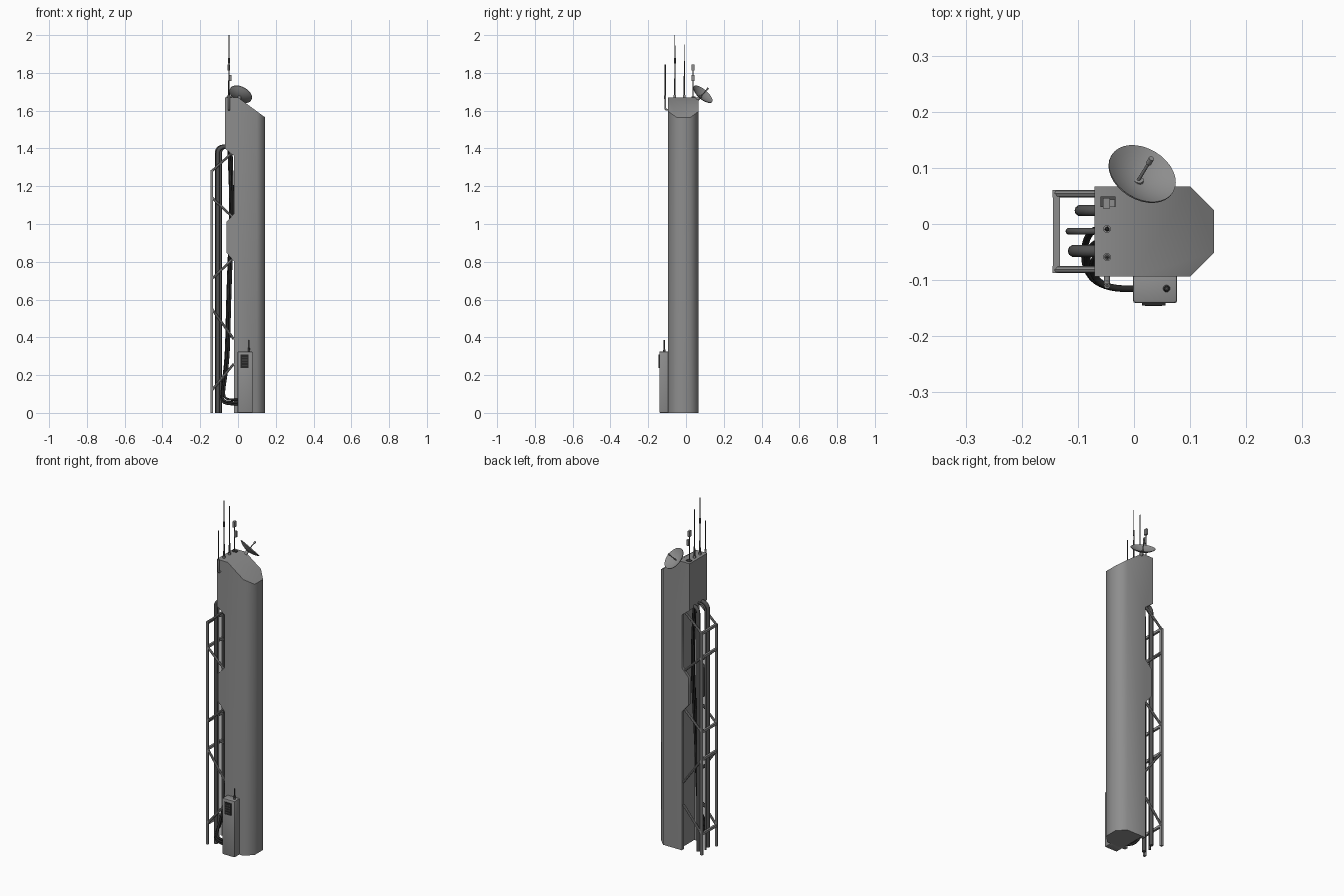
import bpy, bmesh, math
from mathutils import Vector, Matrix

if "Cube" in bpy.data.objects:
    bpy.data.objects.remove(bpy.data.objects["Cube"])


def mat(name, v):
    m = bpy.data.materials.new(name)
    m.diffuse_color = (v, v, v, 1)
    m.use_nodes = True
    m.node_tree.nodes["Principled BSDF"].inputs["Base Color"].default_value = m.diffuse_color
    return m


SHELL = mat("shell grey", 0.27)
STEEL = mat("steel grey", 0.27)
DARK = mat("pipe dark grey", 0.08)
BLACK = mat("cable black", 0.02)


def finish(ob, m, angle=40):
    ob.data.materials.clear()
    ob.data.materials.append(m)
    bpy.ops.object.select_all(action='DESELECT')
    ob.select_set(True)
    bpy.context.view_layer.objects.active = ob
    bpy.ops.object.shade_smooth_by_angle(angle=math.radians(angle))
    return ob


def obj(name, bm, m, angle=40):
    bmesh.ops.recalc_face_normals(bm, faces=bm.faces)
    me = bpy.data.meshes.new(name)
    bm.to_mesh(me)
    bm.free()
    ob = bpy.data.objects.new(name, me)
    bpy.context.collection.objects.link(ob)
    return finish(ob, m, angle)


def box(name, lo, hi, m, bevel=0):
    lo, hi = Vector(lo), Vector(hi)
    bm = bmesh.new()
    bmesh.ops.create_cube(bm, size=1, matrix=Matrix.LocRotScale((lo + hi) / 2, None, hi - lo))
    if bevel:
        bmesh.ops.bevel(bm, geom=bm.edges[:], offset=bevel, segments=2, affect='EDGES', profile=0.5)
    return obj(name, bm, m)


def rod(name, a, b, r, m, r2=None, sides=12):
    a, b = Vector(a), Vector(b)
    d = b - a
    bm = bmesh.new()
    bmesh.ops.create_cone(bm, cap_ends=True, segments=sides, radius1=r, radius2=r2 or r, depth=d.length,
                          matrix=Matrix.Translation((a + b) / 2) @ d.to_track_quat('Z', 'Y').to_matrix().to_4x4())
    return obj(name, bm, m)


def tube(name, pts, r, m, kind='POLY'):
    cu = bpy.data.curves.new(name, 'CURVE')
    cu.dimensions = '3D'
    cu.bevel_depth, cu.bevel_resolution, cu.use_fill_caps = r, 3, True
    sp = cu.splines.new(kind)
    sp.points.add(len(pts) - 1)
    for p, c in zip(sp.points, pts):
        p.co = (*c, 1)
    if kind == 'NURBS':
        sp.order_u, sp.use_endpoint_u, sp.resolution_u = 4, True, 8
    ob = bpy.data.objects.new(name, cu)
    bpy.context.collection.objects.link(ob)
    bpy.ops.object.select_all(action='DESELECT')
    ob.select_set(True)
    bpy.context.view_layer.objects.active = ob
    bpy.ops.object.convert(target='MESH')
    return finish(bpy.context.view_layer.objects.active, m)


# tower shell: side profile extruded in depth, right corners cut off
prof = [(-.02, 0), (-.02, .80), (-.062, .85), (-.062, 1.01), (-.02, 1.055), (-.02, 1.36), (-.07, 1.40),
        (-.07, 1.67), (0, 1.67), (.143, 1.565), (.143, 0)]
bm = bmesh.new()
f = bm.faces.new([bm.verts.new((x, -.094, z)) for x, z in prof])
ext = bmesh.ops.extrude_face_region(bm, geom=[f])
bmesh.ops.translate(bm, vec=(0, .161, 0), verts=[v for v in ext['geom'] if isinstance(v, bmesh.types.BMVert)])
for y, s in ((.067, 1), (-.094, -1)):
    cut = bmesh.ops.bisect_plane(bm, geom=bm.verts[:] + bm.edges[:] + bm.faces[:], dist=1e-5,
                                 plane_co=(.10, y, 0), plane_no=(1, s, 0), clear_outer=True)
    bmesh.ops.holes_fill(bm, edges=[e for e in bm.edges if e.is_boundary])
tower = obj("tower_shell", bm, SHELL, 50)

# service channel cut into the left side
cutter = box("channel_cutter", (-.2, -.076, -.1), (.0, .049, 1.375), SHELL)
cutter.hide_render = True
mod = tower.modifiers.new("channel", 'BOOLEAN')
mod.operation, mod.object, mod.solver = 'DIFFERENCE', cutter, 'EXACT'
bpy.context.view_layer.objects.active = tower
bpy.ops.object.modifier_apply(modifier="channel")
bpy.data.objects.remove(cutter)
finish(tower, SHELL, 50)

# outer frame: two rails with braces, joined by cross bars
braces = [(1.28, 1.385), (1.14, 1.03), (.71, .82), (.55, .39), (.12, .26)]
for side, y in (("front", -.081), ("back", .054)):
    box("rail_" + side, (-.145, y - .0065, 0), (-.132, y + .0065, 1.285), STEEL)
    for i, (z1, z2) in enumerate(braces):
        rod(f"brace_{side}_{i}", (-.138, y, z1), (-.022, y, z2), .0065, STEEL, sides=8)
for i, (z1, z2) in enumerate(braces):
    box(f"cross_bar_{i}", (-.144, -.081, z1 - .007), (-.132, .054, z1 + .007), STEEL)

# riser pipes bending into the tower
for i, (y, x, r) in enumerate([(.024, -.096, .01), (-.013, -.116, .006), (-.048, -.107, .011)]):
    R, top = .036, 1.42 - r
    arc = [(x + R - R * math.cos(t * math.pi / 16), y, top - R + R * math.sin(t * math.pi / 16)) for t in range(9)]
    tube(f"riser_pipe_{i}", [(x, y, 0)] + arc + [(-.05, y, top)], r, DARK)

# black cables running down the channel and round to the control box
for i, (dy, dx, dz) in enumerate([(0, 0, 0), (-.017, .01, .014), (.022, -.005, -.01)]):
    tube(f"cable_{i}", [(-.045 + dx, -.02 + dy, 1.40), (-.04 + dx, -.02 + dy, 1.25), (-.032 + dx, -.015 + dy, 1.1),
                        (-.045 + dx, -.02 + dy, .8), (-.055 + dx, -.03 + dy, .5), (-.058 + dx, -.03 + dy, .28),
                        (-.083 + dx, -.04 + dy, .12 + dz), (-.088 + dx, -.095, .06 + dz),
                        (-.045, -.118, .055 + dz), (.005, -.115, .055 + dz)], .006, BLACK, 'NURBS')

# control box with screen and short aerial
box("control_box", (-.002, -.141, 0), (.077, -.09, .325), SHELL, .005)
box("control_screen", (.014, -.145, .238), (.056, -.140, .308), BLACK)
for i in range(4):
    box(f"screen_slat_{i}", (.02, -.1465, .25 + i * .014), (.05, -.1445, .254 + i * .014), DARK)
rod("box_aerial_base", (.058, -.115, .32), (.058, -.115, .345), .007, DARK, .004)
rod("box_aerial", (.058, -.115, .34), (.058, -.115, .385), .003, DARK)

# roof whip aerials
for i, (y, top) in enumerate([(-.059, 2.0), (-.009, 1.95)]):
    rod(f"whip_foot_{i}", (-.048, y, 1.665), (-.048, y, 1.682), .007, STEEL)
    rod(f"whip_sleeve_{i}", (-.048, y, 1.68), (-.048, y, 1.77), .0045, DARK, .0035)
    rod(f"whip_{i}", (-.048, y, 1.77), (-.048, y, top), .003, DARK, .0018)
rod("whip_collar", (-.048, -.059, 1.85), (-.048, -.059, 1.88), .005, DARK)

# side aerial on a bent bracket
tube("side_aerial_bracket", [(-.048, -.09, 1.605), (-.048, -.104, 1.605), (-.048, -.11, 1.612), (-.048, -.11, 1.68)],
     .0055, STEEL)
rod("side_aerial", (-.048, -.11, 1.67), (-.048, -.11, 1.845), .003, DARK)

# sensor mast with two small heads
box("sensor_base", (-.06, .03, 1.665), (-.033, .049, 1.675), DARK)
rod("sensor_mast", (-.048, .037, 1.67), (-.048, .037, 1.82), .003, DARK)
box("sensor_head_top", (-.055, .028, 1.812), (-.043, .046, 1.845), STEEL)
box("sensor_head_low", (-.047, .03, 1.757), (-.034, .044, 1.79), STEEL)

# dish: revolved bowl, tilted to the back
N = Vector((.37, .61, .70)).normalized()
C = Vector((.015, .09, 1.688))
bm = bmesh.new()
R, D = .064, .020
curve = [(R * k / 6, D * (k / 6) ** 2 - D) for k in range(7)]
curve += [(r, h - .003) for r, h in reversed(curve)]
vs = [bm.verts.new((r, 0, h)) for r, h in curve]
es = [bm.edges.new(p) for p in zip(vs, vs[1:])]
bmesh.ops.spin(bm, geom=vs + es, axis=(0, 0, 1), cent=(0, 0, 0), angle=math.tau, steps=32)
bmesh.ops.remove_doubles(bm, verts=bm.verts, dist=1e-5)
bmesh.ops.transform(bm, matrix=Matrix.Translation(C) @ N.to_track_quat('Z', 'Y').to_matrix().to_4x4(), verts=bm.verts)
obj("dish", bm, SHELL)
rod("dish_feed", C - N * .02, C + N * .036, .0028, STEEL)
rod("dish_feed_tip", C + N * .03, C + N * .044, .005, STEEL)
rod("dish_mount", C - N * .018, (.005, .055, 1.655), .009, STEEL)
